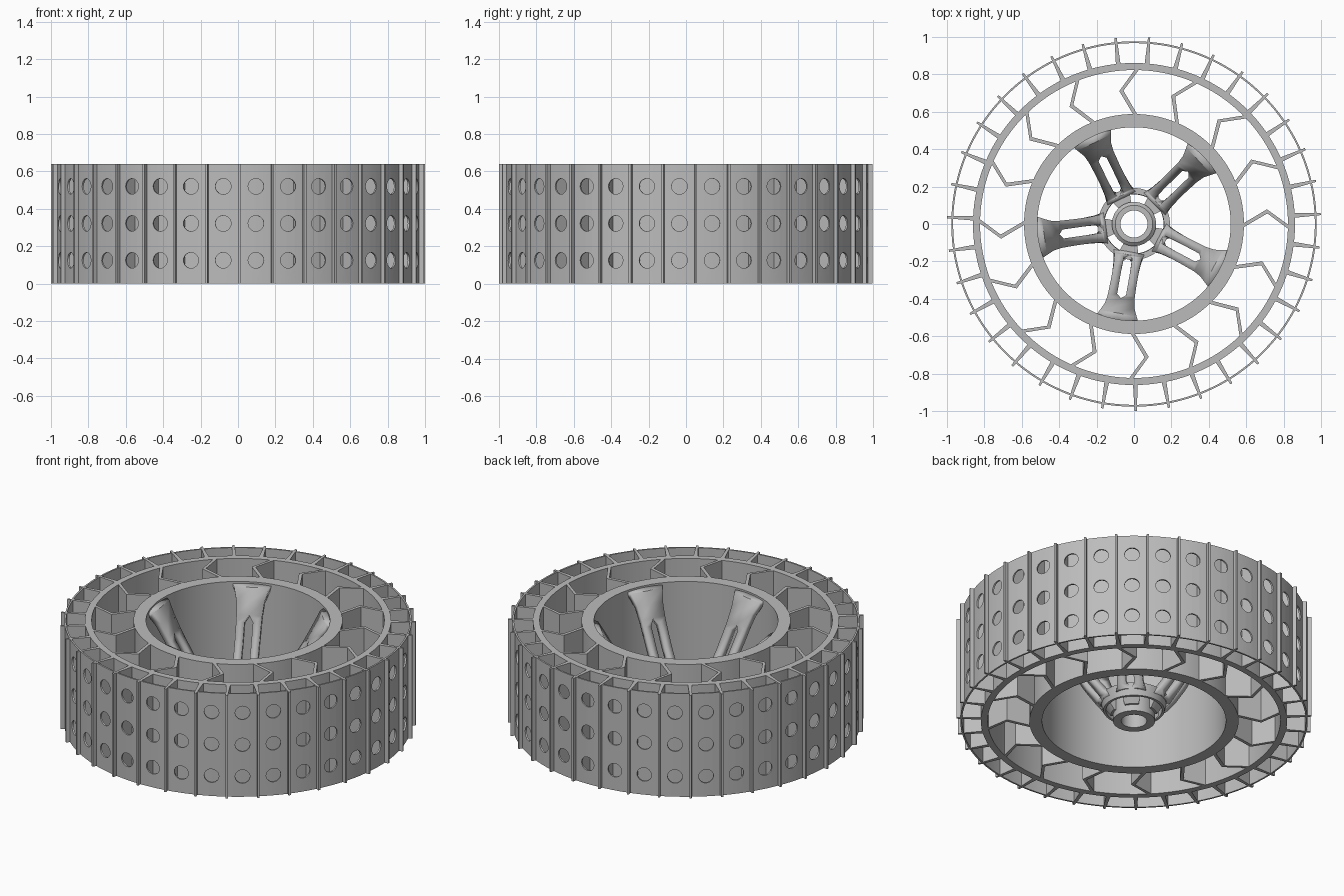
import bpy, bmesh
from math import sin, cos, pi, radians
from mathutils import Matrix, Vector

if "Cube" in bpy.data.objects:
    bpy.data.objects.remove(bpy.data.objects["Cube"], do_unlink=True)

HEIGHT = 0.64
FINS = 35
FIN_START = radians(-89.5)
CHEVRONS = 16
SPOKES = 5
SPOKE_START = radians(44)

grey = bpy.data.materials.new("plain_grey")
grey.use_nodes = True
colour = (0.5, 0.5, 0.5, 1)
grey.diffuse_color = colour
grey.node_tree.nodes["Principled BSDF"].inputs["Base Color"].default_value = colour


def polar(r, a, z=0.0):
    return Vector((r * cos(a), r * sin(a), z))


def finish(name, bm, smooth=False):
    bmesh.ops.recalc_face_normals(bm, faces=bm.faces)
    mesh = bpy.data.meshes.new(name)
    bm.to_mesh(mesh)
    bm.free()
    mesh.materials.append(grey)
    ob = bpy.data.objects.new(name, mesh)
    bpy.context.collection.objects.link(ob)
    bpy.ops.object.select_all(action="DESELECT")
    ob.select_set(True)
    bpy.context.view_layer.objects.active = ob
    if smooth:
        bpy.ops.object.shade_smooth_by_angle(angle=radians(30))
    return ob


def lathe(bm, profile, steps=140, start=0.0, sweep=2 * pi):
    """Turn a closed (r, z) outline about the z axis, fully or as a sector."""
    closed = sweep > 6.28
    count = steps if closed else steps + 1
    rings = [[bm.verts.new(polar(r, start + sweep * i / steps, z)) for r, z in profile]
             for i in range(count)]
    n = len(profile)
    for i in range(steps):
        a, b = rings[i], rings[(i + 1) % count]
        for j in range(n):
            k = (j + 1) % n
            bm.faces.new((a[j], b[j], b[k], a[k]))
    if not closed:
        bm.faces.new(rings[0])
        bm.faces.new(rings[-1])


def band(r0, r1, z0=0.0, z1=HEIGHT):
    return [(r0, z0), (r1, z0), (r1, z1), (r0, z1)]


def prism(bm, outline):
    """Extrude a flat outline to the full wheel height."""
    low = [bm.verts.new((p.x, p.y, 0)) for p in outline]
    top = [bm.verts.new((p.x, p.y, HEIGHT)) for p in outline]
    bm.faces.new(low)
    bm.faces.new(top)
    for i in range(len(low)):
        j = (i + 1) % len(low)
        bm.faces.new((low[i], low[j], top[j], top[i]))


# Concentric rings
for name, r0, r1 in (("middle_ring", 0.823, 0.861), ("inner_rim", 0.517, 0.588)):
    bm = bmesh.new()
    lathe(bm, band(r0, r1))
    finish(name, bm, True)

# Outer skin with three rows of round holes
bm = bmesh.new()
lathe(bm, band(0.967, 0.977))
skin = finish("outer_skin", bm)
bm = bmesh.new()
for i in range(FINS):
    a = FIN_START + (i + 0.5) * 2 * pi / FINS
    for z in (0.125, 0.322, 0.52):
        place = (Matrix.Translation(polar(0.972, a, z)) @ Matrix.Rotation(a, 4, "Z")
                 @ Matrix.Rotation(pi / 2, 4, "Y"))
        bmesh.ops.create_cone(bm, cap_ends=True, segments=20, radius1=0.042,
                              radius2=0.042, depth=0.08, matrix=place)
cutter = finish("hole_cutter", bm)
cutter.hide_render = True
cut = skin.modifiers.new("holes", "BOOLEAN")
cut.operation = "DIFFERENCE"
cut.solver = "EXACT"
cut.object = cutter
bpy.context.view_layer.objects.active = skin
bpy.ops.object.modifier_apply(modifier=cut.name)
bpy.data.objects.remove(cutter, do_unlink=True)
bpy.ops.object.select_all(action="DESELECT")
skin.select_set(True)
bpy.ops.object.shade_smooth_by_angle(angle=radians(30))

# Tapered tread fins running through the skin
bm = bmesh.new()
for i in range(FINS):
    a = FIN_START + i * 2 * pi / FINS
    side = polar(1, a + pi / 2)
    inner, outer = polar(0.85, a), polar(1.0, a)
    prism(bm, [inner - side * 0.013, outer - side * 0.006,
               outer + side * 0.006, inner + side * 0.013])
finish("tread_fins", bm)

# Bent flexible webs between the rings
bm = bmesh.new()
for i in range(CHEVRONS):
    a = i * 2 * pi / CHEVRONS
    path = [(0.57, -0.03), (0.715, 0.093), (0.835, -0.028)]
    prism(bm, [polar(r, a + t - 0.01 / r) for r, t in path]
          + [polar(r, a + t + 0.012 / r) for r, t in reversed(path)])
finish("bent_webs", bm)

# Sloping slotted spokes: radius, height, half width, half slot
rows = [(0.155, 0.12, 0.085, 0), (0.175, 0.125, 0.078, 0), (0.19, 0.14, 0.074, 0.022),
        (0.25, 0.21, 0.07, 0.024), (0.33, 0.325, 0.07, 0.024), (0.40, 0.44, 0.072, 0.024),
        (0.42, 0.475, 0.073, 0), (0.46, 0.545, 0.08, 0), (0.495, 0.605, 0.10, 0),
        (0.53, 0.612, 0.12, 0)]
bm = bmesh.new()
for s in range(SPOKES):
    a = SPOKE_START + s * 2 * pi / SPOKES
    side = polar(1, a + pi / 2)
    for sign in (-1, 1):
        edge = [[bm.verts.new(polar(r, a, z) + side * sign * w) for w in (slot, half)]
                for r, z, half, slot in rows]
        for p, q in zip(edge, edge[1:]):
            loop = [p[0], q[0], q[1], p[1]]
            bm.faces.new(loop if sign < 0 else loop[::-1])
bmesh.ops.remove_doubles(bm, verts=bm.verts, dist=0.0001)
bmesh.ops.recalc_face_normals(bm, faces=bm.faces)
spokes = finish("spokes", bm, True)
thick = spokes.modifiers.new("thickness", "SOLIDIFY")
thick.thickness = 0.04
thick.offset = 0

# Hub sleeve, its collar and the bridges between the curved slots
bm = bmesh.new()
lathe(bm, [(0.072, 0), (0.118, 0), (0.118, 0.15), (0.1, 0.165), (0.072, 0.165)], 64)
finish("hub_sleeve", bm, True)
bm = bmesh.new()
lathe(bm, [(0.158, 0.07), (0.172, 0.07), (0.192, 0.14), (0.16, 0.14)], 64)
for s in range(SPOKES):
    a = SPOKE_START + s * 2 * pi / SPOKES
    lathe(bm, [(0.11, 0.04), (0.13, 0.04), (0.165, 0.09), (0.165, 0.139), (0.11, 0.139)],
          8, a - 0.32, 0.64)
finish("hub_collar", bm, True)
